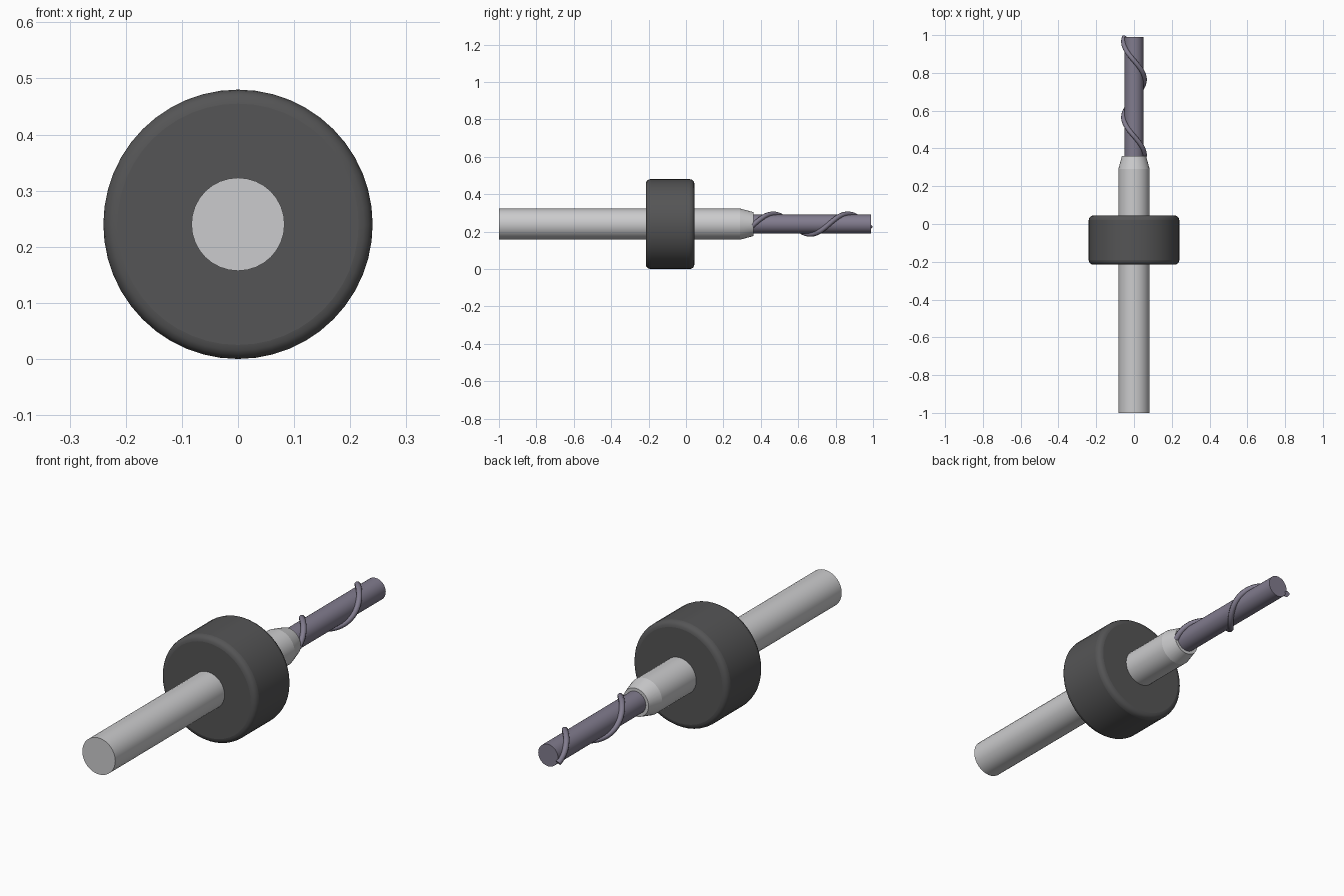
import bpy
import math

cube = bpy.data.objects.get("Cube")
if cube:
    bpy.data.objects.remove(cube, do_unlink=True)

AXIS_Z = 0.24


def material(name, rgb, metallic=0.0):
    mat = bpy.data.materials.new(name)
    mat.use_nodes = True
    mat.diffuse_color = (*rgb, 1)
    bsdf = mat.node_tree.nodes["Principled BSDF"]
    bsdf.inputs["Base Color"].default_value = (*rgb, 1)
    return mat


light_steel = material("light steel", (0.60, 0.60, 0.61))
dark_rubber = material("dark rubber", (0.09, 0.09, 0.092))
violet_steel = material("violet steel", (0.22, 0.20, 0.27))


def finish(obj, mat, angle=30):
    obj.data.materials.append(mat)
    bpy.ops.object.select_all(action="DESELECT")
    obj.select_set(True)
    bpy.context.view_layer.objects.active = obj
    bpy.ops.object.shade_smooth_by_angle(angle=math.radians(angle))


def rod(name, mat, y0, y1, r0, r1, sides=32):
    """Cylinder or cone along the y axis, from y0 to y1."""
    bpy.ops.mesh.primitive_cone_add(
        vertices=sides, radius1=r0, radius2=r1, depth=y1 - y0,
        location=(0, (y0 + y1) / 2, AXIS_Z), rotation=(-math.pi / 2, 0, 0))
    obj = bpy.context.object
    obj.name = name
    finish(obj, mat)
    return obj


# Shank and its tapered nose
rod("shank", light_steel, -1.0, 0.29, 0.083, 0.083)
rod("tapered_nose", light_steel, 0.29, 0.36, 0.083, 0.064)

# Depth collar with rounded rims
collar = rod("depth_collar", dark_rubber, -0.215, 0.045, 0.24, 0.24, 48)
rounding = collar.modifiers.new("rounded_rims", "BEVEL")
rounding.width = 0.025
rounding.segments = 4
rounding.limit_method = "ANGLE"
rounding.angle_limit = math.radians(40)

# Cutting bit
rod("bit_core", violet_steel, 0.35, 0.99, 0.05, 0.05)

# Raised spiral flute wound round the bit
START, END, PITCH, RADIUS, STEPS = 0.355, 0.99, 0.4, 0.055, 72
curve = bpy.data.curves.new("spiral_flute", "CURVE")
curve.dimensions = "3D"
curve.bevel_depth = 0.013
curve.bevel_resolution = 2
curve.use_fill_caps = True
spline = curve.splines.new("POLY")
spline.points.add(STEPS)
for i, point in enumerate(spline.points):
    y = START + (END - START) * i / STEPS
    turn = 2 * math.pi * (y - 0.365) / PITCH
    point.co = (RADIUS * math.cos(turn), y, AXIS_Z + RADIUS * math.sin(turn), 1)
flute = bpy.data.objects.new("spiral_flute", curve)
bpy.context.collection.objects.link(flute)
bpy.ops.object.select_all(action="DESELECT")
flute.select_set(True)
bpy.context.view_layer.objects.active = flute
bpy.ops.object.convert(target="MESH")
finish(bpy.context.object, violet_steel, 50)
